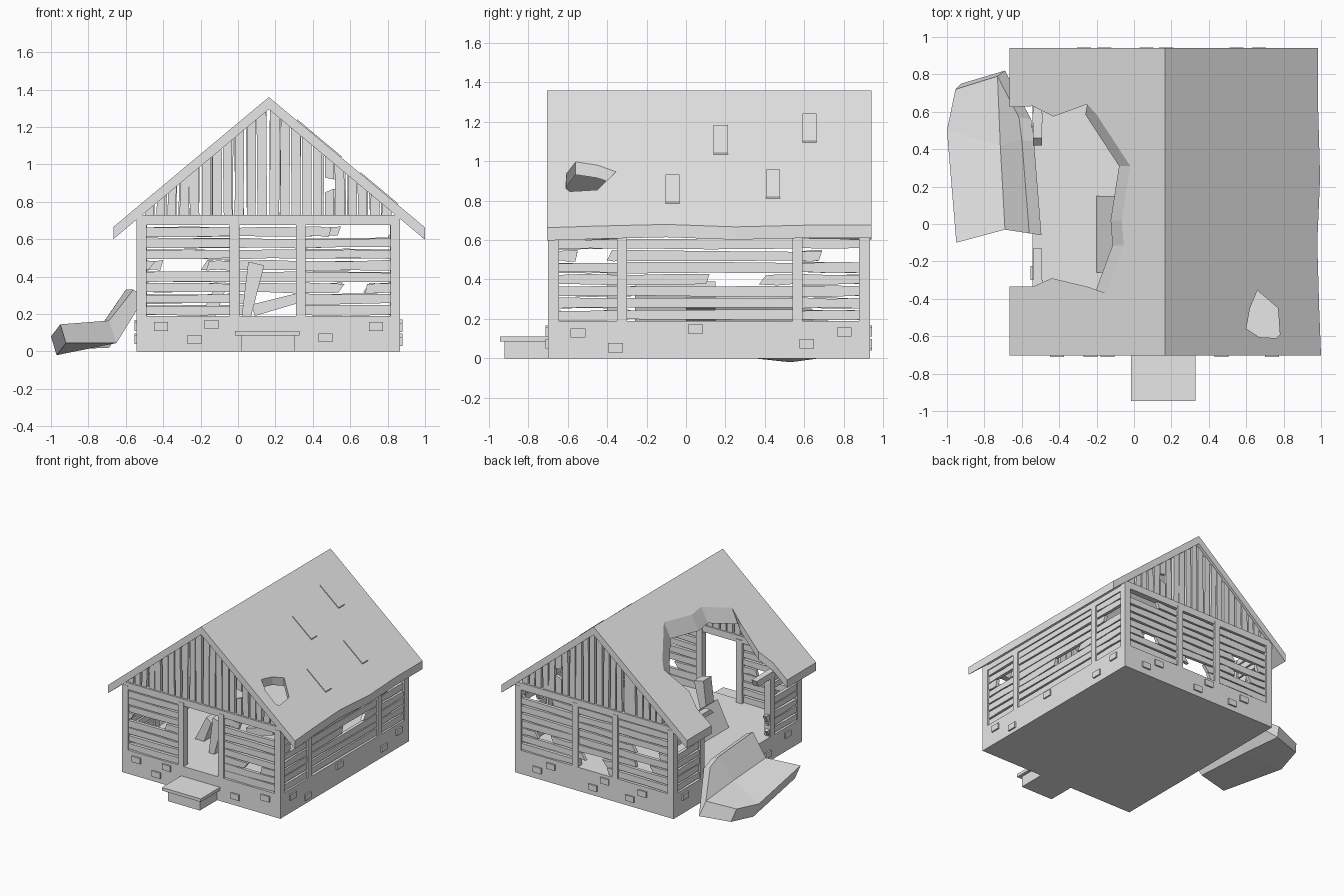
import bpy, bmesh, random
from mathutils import Vector as V

if "Cube" in bpy.data.objects:
    bpy.data.objects.remove(bpy.data.objects["Cube"])

random.seed(4)
R = random.uniform
grey = bpy.data.materials.new("weathered grey")
grey.diffuse_color = (0.8, 0.8, 0.8, 1)
grey.use_nodes = True
grey.node_tree.nodes["Principled BSDF"].inputs["Base Color"].default_value = grey.diffuse_color


def finish(name, bm):
    bmesh.ops.recalc_face_normals(bm, faces=bm.faces)
    me = bpy.data.meshes.new(name)
    bm.to_mesh(me)
    bm.free()
    me.materials.append(grey)
    bpy.context.collection.objects.link(bpy.data.objects.new(name, me))


def slab(bm, a, b):
    """Closed solid between two matching outlines."""
    a = [bm.verts.new(p) for p in a]
    b = [bm.verts.new(p) for p in b]
    bm.faces.new(a)
    bm.faces.new(b[::-1])
    n = len(a)
    for i in range(n):
        bm.faces.new((a[i], b[i], b[(i + 1) % n], a[(i + 1) % n]))


def box(bm, x0, x1, y0, y1, z0, z1):
    q = [(x0, y0), (x1, y0), (x1, y1), (x0, y1)]
    slab(bm, [(x, y, z0) for x, y in q], [(x, y, z1) for x, y in q])


# Walls use u along the wall, d depth inwards, z up
X0, X1, Y0, Y1 = -0.542, 0.867, -0.70, 0.933
WALL = {
    "front": lambda u, d, z: (u, Y0 + d, z),
    "back": lambda u, d, z: (u, Y1 - d, z),
    "right": lambda u, d, z: (X1 - d, u, z),
    "left": lambda u, d, z: (X0 + d, u, z),
}


def wall_slab(bm, side, pts, d0, d1):
    P = WALL[side]
    slab(bm, [P(u, d0, z) for u, z in pts], [P(u, d1, z) for u, z in pts])


def rect(u0, u1, z0, z1):
    return [(u0, z0), (u1, z0), (u1, z1), (u0, z1)]


# Stone base with a few raised stones, and the front step
bm = bmesh.new()
box(bm, X0, X1, Y0, Y1, 0, 0.19)
finish("stone_base", bm)
STONES = {
    "right": [(-0.585, 0.105), (-0.395, 0.03), (0.01, 0.125), (0.575, 0.05), (0.765, 0.11)],
    "left": [(-0.55, 0.11), (-0.3, 0.04), (0.1, 0.12), (0.45, 0.05), (0.75, 0.11)],
    "front": [(-0.45, 0.11), (-0.27, 0.04), (-0.18, 0.12), (0.43, 0.05), (0.70, 0.11)],
    "back": [(-0.305, 0.11), (-0.195, 0.04), (0.03, 0.12), (0.135, 0.04), (0.51, 0.11), (0.63, 0.05)],
}
bm = bmesh.new()
for side, spots in STONES.items():
    for u, z in spots:
        wall_slab(bm, side, rect(u, u + 0.075, z, z + 0.047), -0.012, 0.01)
finish("raised_stones", bm)
bm = bmesh.new()
box(bm, 0.02, 0.305, -0.92, Y0, 0, 0.085)
box(bm, -0.015, 0.33, -0.945, Y0, 0.085, 0.11)
finish("front_step", bm)

# Posts and top beams
bm = bmesh.new()
for side in ("front", "back"):
    for u in (X0, -0.045, 0.31, X1 - 0.052):
        wall_slab(bm, side, rect(u, u + 0.052, 0.19, 0.70), 0, 0.055)
    wall_slab(bm, side, rect(X0, X1, 0.675, 0.73), 0.002, 0.05)
for side in ("right", "left"):
    for u in (-0.35, 0.54):
        wall_slab(bm, side, rect(u, u + 0.05, 0.19, 0.70), 0, 0.055)
wall_slab(bm, "right", rect(Y0, Y1, 0.66, 0.705), 0.002, 0.05)
wall_slab(bm, "left", [(Y0, 0.66), (-0.15, 0.65), (-0.13, 0.70), (Y0, 0.705)], 0.002, 0.05)
wall_slab(bm, "left", [(0.42, 0.66), (Y1, 0.66), (Y1, 0.705), (0.46, 0.70)], 0.002, 0.05)
finish("posts_and_beams", bm)


# Horizontal wall planks; gaps = {row: (from, to)} are broken away
def panel(bm, side, u0, u1, gaps={}):
    for row in range(8):
        z = 0.195 + 0.06 * row
        runs = [(u0, u1)]
        if row in gaps:
            g0, g1 = gaps[row]
            runs = [(u0, g0), (g1, u1)]
        for a, b in runs:
            if b - a < 0.02:
                continue
            ja = R(0.01, 0.04) if a != u0 else 0
            jb = R(0.01, 0.04) if b != u1 else 0
            m = (a + b) / 2
            w = lambda: R(-0.005, 0.005)
            pts = [(a, z + w()), (m, z + w()), (b - jb, z + w()),
                   (b, z + 0.05 + w()), (m, z + 0.05 + w()), (a + ja, z + 0.05 + w())]
            d = R(0.008, 0.014)
            wall_slab(bm, side, pts, d, d + 0.026)


PANELS = {
    "front": [(-0.50, -0.03, {4: (-0.44, -0.17)}), (0.34, 0.83, {2: (0.57, 0.68), 7: (0.5, 0.82)})],
    "back": [(-0.50, -0.03, {2: (-0.32, -0.2), 4: (-0.4, -0.2)}),
             (0.0, 0.32, {0: (0.06, 0.31), 1: (0.1, 0.25)}),
             (0.34, 0.83, {2: (0.56, 0.67), 7: (0.55, 0.8)})],
    "right": [(-0.66, -0.33, {5: (-0.55, -0.40)}), (-0.32, 0.56, {3: (0.12, 0.37)}),
              (0.57, 0.90, {5: (0.69, 0.88)})],
    "left": [(-0.66, -0.33, {5: (-0.55, -0.40)}), (0.57, 0.90, {5: (0.69, 0.88)}),
             (-0.32, 0.56, {r: (-0.30 + R(0, 0.12) * (r < 3), 0.55) for r in range(8)})],
}
for side, parts in PANELS.items():
    bm = bmesh.new()
    for u0, u1, gaps in parts:
        panel(bm, side, u0, u1, gaps)
    finish(side + "_wall_planks", bm)

# Gable planks, cut to the roof slope
RIDGE, TH = 0.165, 0.065


def roof_z(x):
    return 1.36 - 0.835 * abs(x - RIDGE)


for side in ("front", "back"):
    bm = bmesh.new()
    for i in range(22):
        a = -0.495 + 0.06 * i + R(-0.004, 0.004)
        b = a + 0.048 + R(-0.004, 0.004)
        t = R(-0.006, 0.006)
        za, zb = roof_z(a) - TH + 0.012, roof_z(b) - TH + 0.012
        d = R(0.012, 0.018)
        if i == 16:  # broken board
            wall_slab(bm, side, [(a, 0.72), (b, 0.72), (b, 0.87), (a, 0.85)], d, d + 0.025)
            wall_slab(bm, side, [(a, 0.93), (b, 0.92), (b, zb), (a, za)], d, d + 0.025)
        else:
            wall_slab(bm, side, [(a, 0.72), (b, 0.72), (b + t, zb), (a + t, za)], d, d + 0.025)
    finish(side + "_gable_planks", bm)


# Roof slopes: plan outlines laid on the pitch
def slope(bm, plan, shift=lambda x, y: 0):
    top = [(x, y, roof_z(x)) for x, y in plan]
    low = []
    for x, y in plan:
        s = x + shift(x, y)
        low.append((s, y, roof_z(s) - TH))
    slab(bm, top, low)


F, B = -0.704, 0.94
bm = bmesh.new()
slope(bm, [(RIDGE, F), (RIDGE, B), (-0.665, B), (-0.665, 0.625), (-0.54, 0.63), (-0.43, 0.575),
           (-0.25, 0.64), (-0.2, 0.585), (-0.02, 0.31), (-0.065, 0.02), (-0.055, -0.115),
           (-0.15, -0.37), (-0.25, -0.335), (-0.44, -0.29), (-0.54, -0.335), (-0.665, -0.335), (-0.665, F)],
      lambda x, y: -0.06 if -0.24 < x < 0 else 0)
finish("torn_left_roof", bm)
bm = bmesh.new()
slope(bm, [(RIDGE, -0.45), (0.62, -0.45), (0.66, -0.355), (0.77, -0.45), (0.99, -0.45), (0.98, -0.1),
           (0.995, 0.25), (0.985, 0.6), (0.985, B), (RIDGE, B)])
slope(bm, [(RIDGE, F), (1.0, F), (0.99, -0.45), (0.77, -0.45), (0.78, -0.59), (0.76, -0.61),
           (0.67, -0.605), (0.60, -0.56), (0.62, -0.45), (RIDGE, -0.45)])
finish("right_roof", bm)

# Raised shingles on the right slope
bm = bmesh.new()
for y, z in ((0.14, 1.035), (0.59, 1.095), (-0.105, 0.785), (0.405, 0.81)):
    x0, x1 = [RIDGE + (1.36 - h) / 0.835 for h in (z + 0.14, z)]
    q = [(x0, y), (x1, y), (x1, y + 0.073), (x0, y + 0.073)]
    slab(bm, [(p, v, roof_z(p) + 0.008) for p, v in q], [(p, v, roof_z(p) - 0.01) for p, v in q])
finish("roof_shingles", bm)

# Fallen, folded piece of roof leaning on the left side
top = [[(-0.955, 0.72, 0.11), (-0.73, 0.79, 0.14), (-0.615, 0.57, 0.30)],
       [(-1.0, 0.50, 0.08), (-0.715, 0.42, 0.16), (-0.60, 0.45, 0.33)],
       [(-0.95, -0.10, 0.145), (-0.69, -0.03, 0.165), (-0.56, -0.05, 0.33)]]
off = [V((0.03, 0.03, -0.10)), V((0.04, 0.03, -0.12)), V((0.065, -0.01, -0.035))]
bm = bmesh.new()
T = [[bm.verts.new(p) for p in r] for r in top]
L = [[bm.verts.new(V(p) + off[j]) for j, p in enumerate(r)] for r in top]
for G in (T, L):
    for i in range(2):
        for j in range(2):
            bm.faces.new((G[i][j], G[i + 1][j], G[i + 1][j + 1], G[i][j + 1]))
rim = [(0, 0), (0, 1), (0, 2), (1, 2), (2, 2), (2, 1), (2, 0), (1, 0)]
for k, (i, j) in enumerate(rim):
    m, n = rim[(k + 1) % 8]
    bm.faces.new((T[i][j], L[i][j], L[m][n], T[m][n]))
finish("fallen_roof_piece", bm)

# Broken boards lying inside
bm = bmesh.new()
for pts, y0, y1 in (
        ([(0.02, 0.19), (0.07, 0.19), (0.14, 0.46), (0.055, 0.48)], -0.40, -0.30),
        ([(0.09, 0.19), (0.31, 0.255), (0.31, 0.31), (0.07, 0.25)], 0.0, 0.15),
        ([(-0.2, 0.19), (-0.12, 0.19), (-0.055, 0.36), (-0.1, 0.39)], -0.26, 0.15)):
    slab(bm, [(x, y0, z) for x, z in pts], [(x, y1, z) for x, z in pts])
finish("fallen_boards", bm)
